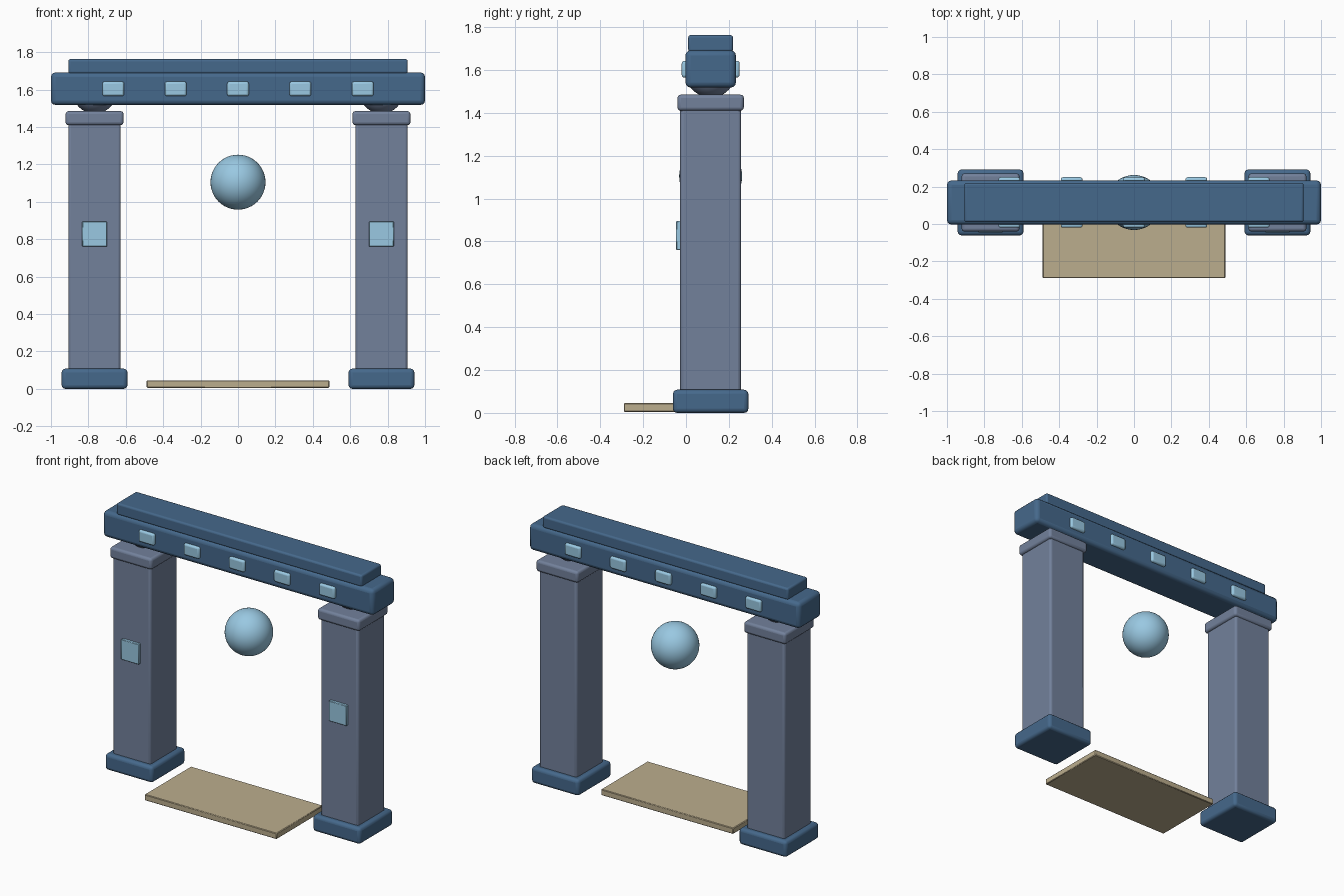
import bpy, math

if "Cube" in bpy.data.objects:
    bpy.data.objects.remove(bpy.data.objects["Cube"])

Y = 0.115  # depth centre of the gate


def material(name, rgb):
    m = bpy.data.materials.new(name)
    m.diffuse_color = (*rgb, 1)
    m.use_nodes = True
    m.node_tree.nodes["Principled BSDF"].inputs["Base Color"].default_value = m.diffuse_color
    return m


NAVY = material("dark_blue", (0.06, 0.14, 0.26))
STONE = material("slate", (0.17, 0.22, 0.33))
GLOW = material("pale_blue", (0.32, 0.58, 0.76))
SAND = material("sand", (0.50, 0.42, 0.27))


def finish(ob, name, mat, angle=35):
    ob.name = name
    ob.data.materials.append(mat)
    bpy.ops.object.shade_smooth_by_angle(angle=math.radians(angle))
    return ob


def box(name, x, y, z, mat, bevel=0.0, segments=3):
    """Bevelled box from (min, max) ranges."""
    bpy.ops.mesh.primitive_cube_add(size=1, location=[sum(r) / 2 for r in (x, y, z)])
    ob = bpy.context.object
    ob.scale = [r[1] - r[0] for r in (x, y, z)]
    bpy.ops.object.transform_apply(location=False, rotation=False, scale=True)
    if bevel:
        b = ob.modifiers.new("bevel", 'BEVEL')
        b.width, b.segments = bevel, segments
    return finish(ob, name, mat)


def block(name, cx, hx, hy, z, mat, bevel):
    """Box centred on the gate depth, given half sizes."""
    return box(name, (cx - hx, cx + hx), (Y - hy, Y + hy), z, mat, bevel)


def ball(name, loc, r, mat):
    bpy.ops.mesh.primitive_uv_sphere_add(segments=48, ring_count=24, radius=r, location=loc)
    return finish(bpy.context.object, name, mat, 60)


# Pillars: base, shaft, capital, round bearing and front panel
for side, s in (("left", -1), ("right", 1)):
    cx = 0.767 * s
    block(side + "_base", cx, 0.176, 0.176, (0, 0.108), NAVY, 0.02)
    block(side + "_shaft", cx, 0.14, 0.142, (0.06, 1.43), STONE, 0.015)
    block(side + "_capital", cx, 0.155, 0.155, (1.41, 1.485), STONE, 0.016)
    ball(side + "_bearing", (cx, Y, 1.59), 0.118, STONE)
    box(side + "_panel", (cx - 0.066, cx + 0.066), (-0.046, 0.0), (0.76, 0.895), GLOW, 0.003, 1)

# Lintel and its top cap
block("lintel", 0, 1.0, 0.118, (1.518, 1.692), NAVY, 0.025)
block("lintel_cap", 0, 0.907, 0.105, (1.685, 1.763), NAVY, 0.012)

# Studs running through the lintel, showing front and back
for i in range(-2, 3):
    for side, s in (("front", -1), ("back", 1)):
        y = Y + s * 0.115
        x = i / 3
        box(f"{side}_stud_{i + 3}", (x - 0.058, x + 0.058), (y - 0.02, y + 0.02),
            (1.565, 1.643), GLOW, 0.012)

# Floating orb and doorstep slab
ball("orb", (0, Y, 1.105), 0.147, GLOW)
box("doorstep", (-0.488, 0.488), (-0.29, 0.20), (0.005, 0.045), SAND, 0.004, 1)
